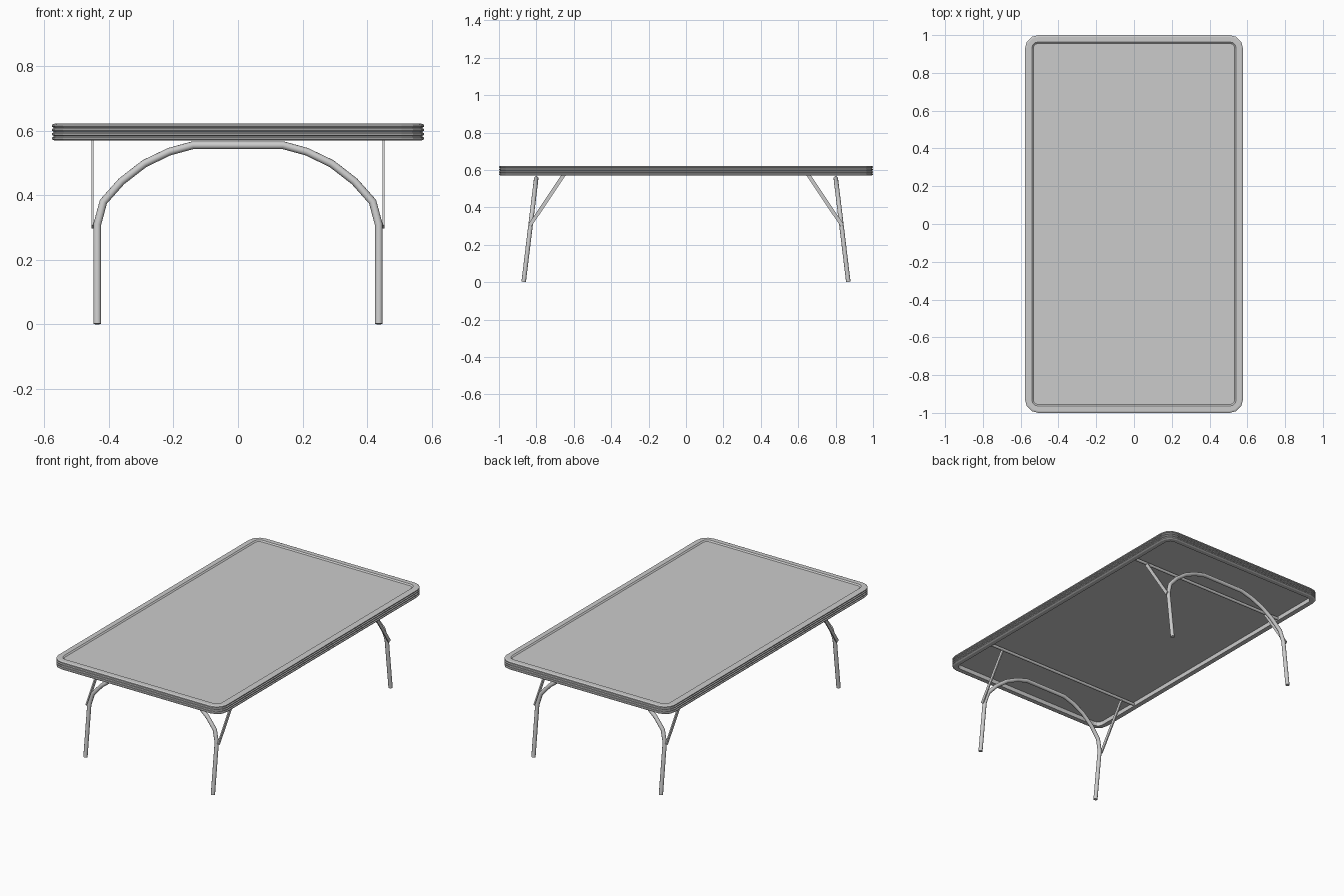
import bpy, bmesh, math
from mathutils import Vector

if "Cube" in bpy.data.objects:
    bpy.data.objects.remove(bpy.data.objects["Cube"])

HX, HY, R, SEG = 0.577, 1.0, 0.07, 3


def ring(bm, inset, z):
    """Rounded rectangle loop, inset from the table outline."""
    r, verts = R - inset, []
    for k, (sx, sy) in enumerate([(1, 1), (-1, 1), (-1, -1), (1, -1)]):
        for i in range(SEG + 1):
            a = math.radians(90 * (k + i / SEG))
            verts.append(bm.verts.new((sx * (HX - R) + r * math.cos(a),
                                       sy * (HY - R) + r * math.sin(a), z)))
    return verts


def finish(name, bm):
    bmesh.ops.recalc_face_normals(bm, faces=bm.faces)
    me = bpy.data.meshes.new(name)
    bm.to_mesh(me)
    bm.free()
    ob = bpy.data.objects.new(name, me)
    bpy.context.collection.objects.link(ob)
    return ob


def tube(name, pts, radius, sides=12):
    """Round tube swept along a list of points, with mitred joints."""
    bm = bmesh.new()
    pts = [Vector(p) for p in pts]
    normal = (pts[1] - pts[0]).cross(pts[len(pts) // 2] - pts[0])
    if normal.length < 1e-6:
        normal = Vector((0, 0, 1))
    normal.normalize()
    rings = []
    for i, p in enumerate(pts):
        a = (p - pts[max(i - 1, 0)]).normalized()
        b = (pts[min(i + 1, len(pts) - 1)] - p).normalized()
        t = (a + b).normalized()
        side = normal.cross(t).normalized()
        stretch = 1 / max(0.5, t.dot(b if b.length else a))
        rings.append([bm.verts.new(p + radius * (math.cos(w) * side * stretch + math.sin(w) * normal))
                      for w in (2 * math.pi * k / sides for k in range(sides))])
    for a, b in zip(rings, rings[1:]):
        for k in range(sides):
            j = (k + 1) % sides
            bm.faces.new((a[k], a[j], b[j], b[k]))
    bm.faces.new(rings[0])
    bm.faces.new(rings[-1])
    ob = finish(name, bm)
    bpy.ops.object.select_all(action='DESELECT')
    ob.select_set(True)
    bpy.context.view_layer.objects.active = ob
    bpy.ops.object.shade_smooth_by_angle(angle=math.radians(35))
    return ob


# Table top: recessed upper panel, ribbed edge, hollow underside
profile = [(0.044, 0.615), (0.036, 0.622), (0.010, 0.622)]
for i in range(4):
    z = 0.622 - i * 0.013
    profile += [(0.006, z - 0.001), (0.0, z - 0.004), (0.0, z - 0.009), (0.006, z - 0.012)]
profile += [(0.010, 0.569), (0.035, 0.569), (0.035, 0.595)]
bm = bmesh.new()
loops = [ring(bm, d, z) for d, z in profile]
n = len(loops[0])
for a, b in zip(loops, loops[1:]):
    for k in range(n):
        j = (k + 1) % n
        bm.faces.new((a[k], a[j], b[j], b[k]))
bm.faces.new(loops[0])
bm.faces.new(loops[-1])
finish("table_top", bm)

# Arched leg frames, cross bars and flat braces at both ends
half = [(0.436, 0.0015), (0.436, 0.31), (0.417, 0.38), (0.361, 0.443),
        (0.290, 0.498), (0.213, 0.535), (0.140, 0.555)]
arch = half + [(-x, z) for x, z in reversed(half)]
for end, s in (("front", -1), ("back", 1)):
    tube(end + "_leg_arch", [(x, s * (0.868 - 0.121 * z), z) for x, z in arch], 0.012)
    tube(end + "_cross_bar", [(-0.545, s * 0.65, 0.583), (0.545, s * 0.65, 0.583)], 0.009)
    for side, sx in (("left", -1), ("right", 1)):
        low = Vector((sx * 0.451, s * 0.835, 0.303))
        high = Vector((sx * 0.451, s * 0.648, 0.583))
        d = high - low
        bpy.ops.mesh.primitive_cube_add(size=1, location=(low + high) / 2)
        brace = bpy.context.object
        brace.name = end + "_" + side + "_brace"
        brace.scale = (0.007, 0.02, d.length)
        brace.rotation_euler.x = math.atan2(-d.y, d.z)
